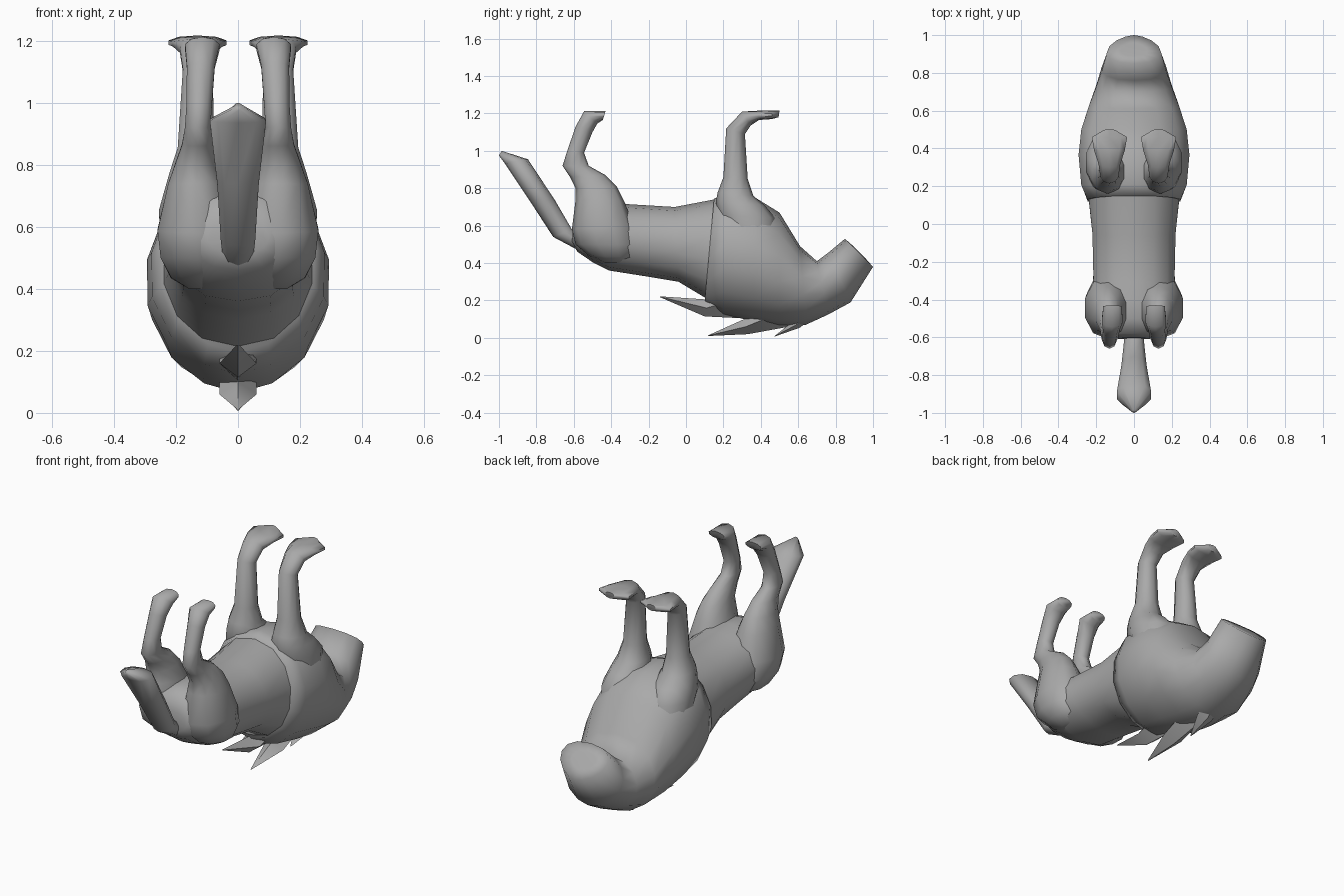
import bpy, bmesh, math

fur = bpy.data.materials.new("dark_grey")
fur.diffuse_color = (0.4, 0.4, 0.4, 1)


def loft(name, rings, n=12, mirror=False, angle=75, low=0.9, high=0.9):
    """Skin rings; each ring = (y0, z0, y1, z1, x centre, half width[, taper]).
    Powers low/high shape the roundness of the two halves of each ring."""
    bm = bmesh.new()
    loops = []
    for y0, z0, y1, z1, xc, hw, *taper in rings:
        k = taper[0] if taper else 0
        loop = []
        for i in range(n):
            a = 2 * math.pi * i / n
            c, s = math.cos(a), math.sin(a)
            s = math.copysign(abs(s) ** (low if c > 0 else high), s)
            f = (1 - c) / 2
            loop.append(bm.verts.new((xc + hw * s * (1 + k * (f - 0.5)),
                                      y0 + (y1 - y0) * f,
                                      z0 + (z1 - z0) * f)))
        loops.append(loop)
    for a, b in zip(loops, loops[1:]):
        for i in range(n):
            j = (i + 1) % n
            bm.faces.new((a[i], a[j], b[j], b[i]))
    bm.faces.new(loops[0])
    bm.faces.new(loops[-1])
    bmesh.ops.recalc_face_normals(bm, faces=bm.faces)
    mesh = bpy.data.meshes.new(name)
    bm.to_mesh(mesh)
    bm.free()
    mesh.materials.append(fur)
    ob = bpy.data.objects.new(name, mesh)
    bpy.context.collection.objects.link(ob)
    if mirror:
        mod = ob.modifiers.new("mirror", 'MIRROR')
        mod.use_mirror_merge = False
    bpy.ops.object.select_all(action='DESELECT')
    ob.select_set(True)
    bpy.context.view_layer.objects.active = ob
    bpy.ops.object.shade_smooth_by_angle(angle=math.radians(angle))


# Waist and rump
loft("waist_and_rump", [
    (-0.61, 0.51, -0.60, 0.62, 0, 0.10),
    (-0.58, 0.46, -0.58, 0.70, 0, 0.17),
    (-0.50, 0.405, -0.50, 0.73, 0, 0.21),
    (-0.41, 0.36, -0.40, 0.73, 0, 0.225),
    (-0.22, 0.33, -0.31, 0.715, 0, 0.22),
    (-0.04, 0.30, -0.06, 0.70, 0, 0.225),
    (0.11, 0.21, 0.15, 0.74, 0, 0.245),
    (0.22, 0.17, 0.22, 0.74, 0, 0.25),
], n=14)

# Shaggy chest and neck, closed by a soft dome that is wide at the throat
loft("chest_and_neck", [
    (0.10, 0.195, 0.15, 0.745, 0, 0.252),
    (0.20, 0.125, 0.21, 0.765, 0, 0.285),
    (0.36, 0.09, 0.37, 0.75, 0, 0.30),
    (0.50, 0.065, 0.50, 0.67, 0, 0.285),
    (0.64, 0.07, 0.61, 0.49, 0, 0.245),
    (0.76, 0.125, 0.70, 0.41, 0, 0.205),
    (0.88, 0.19, 0.76, 0.455, 0, 0.175),
    (1.00, 0.38, 0.85, 0.53, 0, 0.14, 0.4),
    (0.96, 0.425, 0.89, 0.495, 0, 0.07, 0.4),
], n=14, angle=110, low=1.15, high=0.85)

# Front legs with broad flat paws
loft("front_legs", [
    (0.26, 0.46, 0.48, 0.46, 0.14, 0.11),
    (0.17, 0.66, 0.48, 0.64, 0.145, 0.115),
    (0.16, 0.73, 0.42, 0.71, 0.14, 0.10),
    (0.17, 0.78, 0.36, 0.76, 0.14, 0.085),
    (0.20, 0.86, 0.33, 0.85, 0.135, 0.062),
    (0.215, 1.12, 0.315, 1.09, 0.13, 0.05),
    (0.30, 1.21, 0.345, 1.135, 0.13, 0.06),
    (0.39, 1.215, 0.39, 1.165, 0.13, 0.085),
    (0.46, 1.217, 0.46, 1.17, 0.13, 0.098),
    (0.50, 1.217, 0.495, 1.18, 0.13, 0.03),
], n=10, mirror=True, angle=60)

# Hind legs with heavy thighs and hocks
loft("hind_legs", [
    (-0.44, 0.40, -0.34, 0.40, 0.11, 0.05),
    (-0.52, 0.44, -0.27, 0.43, 0.125, 0.095),
    (-0.59, 0.50, -0.25, 0.50, 0.13, 0.125),
    (-0.61, 0.58, -0.28, 0.60, 0.135, 0.13),
    (-0.59, 0.74, -0.33, 0.73, 0.135, 0.095),
    (-0.59, 0.80, -0.37, 0.81, 0.135, 0.07),
    (-0.62, 0.86, -0.43, 0.87, 0.13, 0.053),
    (-0.66, 0.92, -0.52, 0.92, 0.13, 0.043),
    (-0.635, 1.00, -0.545, 0.99, 0.125, 0.043),
    (-0.59, 1.13, -0.50, 1.10, 0.12, 0.047),
    (-0.545, 1.212, -0.475, 1.145, 0.115, 0.058),
    (-0.43, 1.212, -0.445, 1.165, 0.115, 0.05),
], n=10, mirror=True, angle=60)

# Tail, widening to a blunt point
loft("tail", [
    (-0.56, 0.46, -0.56, 0.56, 0, 0.05),
    (-0.71, 0.54, -0.61, 0.58, 0, 0.058),
    (-0.84, 0.74, -0.70, 0.735, 0, 0.07),
    (-0.97, 0.935, -0.845, 0.955, 0, 0.095),
    (-1.00, 0.975, -0.985, 1.00, 0, 0.01),
], n=10, angle=80)

# Hair spikes: (tip y, z, outer base y, z, inner base y, z, half width)
for i, (ty, tz, ya, za, yb, zb, w) in enumerate([
    (-0.14, 0.218, 0.10, 0.115, 0.12, 0.205, 0.06),
    (0.115, 0.010, 0.33, 0.020, 0.31, 0.10, 0.06),
    (0.47, 0.006, 0.61, 0.055, 0.56, 0.08, 0.05),
]):
    loft("mane_spike_%d" % (i + 1), [
        (ty, tz, ty + 0.004, tz + 0.004, 0, 0.003),
        (ya, za, yb, zb, 0, w),
        (ya + (0.2, 0.22, 0.06)[i], za + (-0.01, 0.04, 0.05)[i],
         yb + 0.12, zb + 0.1, 0, w),
    ], n=4, angle=40)
